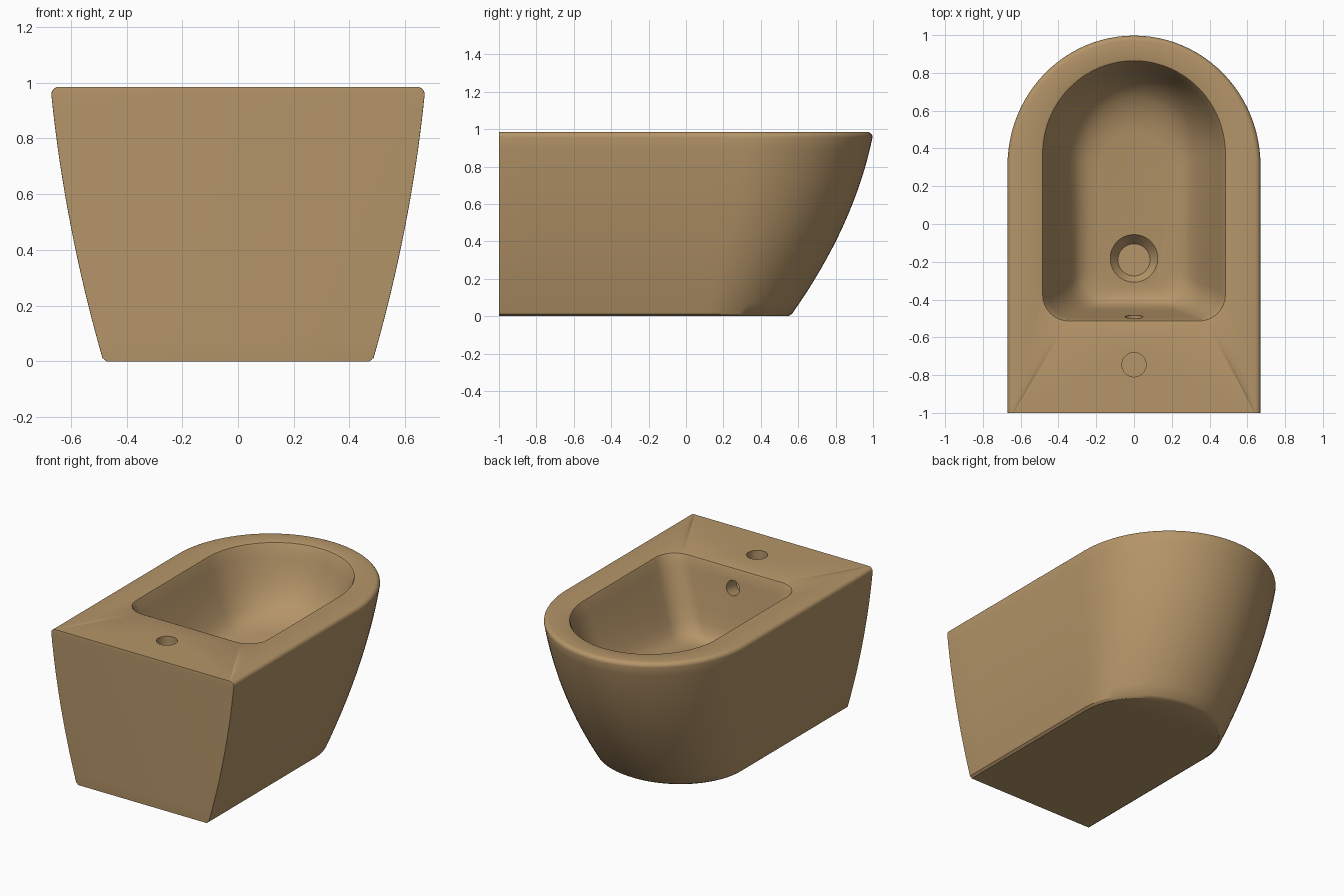
import bpy, bmesh, math
from mathutils import Matrix

cube = bpy.data.objects.get("Cube")
if cube:
    bpy.data.objects.remove(cube, do_unlink=True)

ceramic = bpy.data.materials.new("tan_ceramic")
ceramic.use_nodes = True
colour = (0.46, 0.30, 0.14, 1)
ceramic.diffuse_color = colour
ceramic.node_tree.nodes["Principled BSDF"].inputs["Base Color"].default_value = colour


def outline(w, back, front, yc, r, arc=48, corner=8, side=8):
    """Half-round plan outline with rounded back corners, anticlockwise."""
    right = []
    for i in range(corner + 1):
        a = -math.pi / 2 + math.pi / 2 * i / corner
        right.append((w - r + r * math.cos(a), back + r + r * math.sin(a)))
    for i in range(1, side):
        right.append((w, back + r + (yc - back - r) * i / side))
    for i in range(arc // 2):
        a = math.pi * i / arc
        right.append((w * math.cos(a), yc + (front - yc) * math.sin(a)))
    left = [(-x, y) for x, y in reversed(right)]
    return right + [(0, front)] + left


def interpolate(points, z):
    """Smooth quadratic through three (z, value) points."""
    total = 0
    for i, (zi, v) in enumerate(points):
        for j, (zj, _) in enumerate(points):
            if i != j:
                v *= (z - zj) / (zi - zj)
        total += v
    return total


def make_object(name, bm):
    mesh = bpy.data.meshes.new(name)
    bm.to_mesh(mesh)
    bm.free()
    mesh.materials.append(ceramic)
    obj = bpy.data.objects.new(name, mesh)
    bpy.context.collection.objects.link(obj)
    return obj


bm = bmesh.new()
rings = []


def add_ring(z, w, back, front, yc, r, slope=0):
    pts = outline(w, back, front, yc, r)
    rings.append([bm.verts.new((x, y, z + slope * (y + 0.2))) for x, y in pts])


# Outer shell: curved sides that flare upward, flat mounting face
TOP, FILLET, STEPS = 0.985, 0.028, 16
WIDTH = [(0, 0.483), (0.45, 0.593), (0.96, 0.67)]
NOSE = [(0, 0.558), (0.45, 0.825), (0.96, 0.998)]
CENTRE = [(0, 0.1), (0.45, 0.22), (0.96, 0.31)]


def shell_ring(z, inset=0, at=None):
    add_ring(z if at is None else at, interpolate(WIDTH, z) - inset, -1,
             interpolate(NOSE, z) - inset, interpolate(CENTRE, z), 0.002)


shell_ring(0, 0.012)
for i in range(STEPS + 1):
    shell_ring(0.012 + (TOP - FILLET - 0.012) * i / STEPS)
for i in range(1, 6):
    a = math.pi / 2 * i / 5
    shell_ring(TOP - FILLET, FILLET * (1 - math.cos(a)), TOP - FILLET + FILLET * math.sin(a))

# Basin: rim, sloping walls, wide blend into a gently sloping floor
for basin in [
    (TOP, 0.495, -0.525, 0.875, 0.37, 0.14, 0),
    (0.981, 0.484, -0.514, 0.864, 0.37, 0.14, 0),
    (0.968, 0.477, -0.508, 0.856, 0.37, 0.14, 0),
    (0.90, 0.455, -0.498, 0.835, 0.37, 0.14, 0),
    (0.80, 0.418, -0.481, 0.803, 0.36, 0.14, 0),
    (0.70, 0.380, -0.464, 0.765, 0.36, 0.14, 0.02),
    (0.61, 0.340, -0.447, 0.715, 0.35, 0.14, 0.05),
    (0.56, 0.310, -0.430, 0.670, 0.34, 0.14, 0.07),
    (0.53, 0.280, -0.408, 0.620, 0.33, 0.14, 0.08),
    (0.512, 0.240, -0.380, 0.560, 0.31, 0.14, 0.08),
    (0.505, 0.190, -0.345, 0.490, 0.28, 0.14, 0.08),
]:
    add_ring(*basin)

for low, high in zip(rings, rings[1:]):
    n = len(low)
    for i in range(n):
        j = (i + 1) % n
        bm.faces.new((low[i], low[j], high[j], high[i]))
bm.faces.new(list(reversed(rings[0])))
bm.faces.new(rings[-1])
bmesh.ops.recalc_face_normals(bm, faces=bm.faces)
body = make_object("bidet_body", bm)


def cut(name, r_bottom, r_top, depth, location, tilt=0):
    """Subtract a round tapered cutter from the body."""
    cutter_bm = bmesh.new()
    bmesh.ops.create_cone(cutter_bm, cap_ends=True, segments=40, radius1=r_bottom,
                          radius2=r_top, depth=depth,
                          matrix=Matrix.Translation(location) @ Matrix.Rotation(tilt, 4, 'X'))
    cutter = make_object(name, cutter_bm)
    cutter.hide_render = True
    mod = body.modifiers.new(name, 'BOOLEAN')
    mod.operation = 'DIFFERENCE'
    mod.solver = 'EXACT'
    mod.object = cutter
    bpy.ops.object.modifier_apply(modifier=mod.name)
    bpy.data.objects.remove(cutter, do_unlink=True)


bpy.ops.object.select_all(action='DESELECT')
body.select_set(True)
bpy.context.view_layer.objects.active = body

# Tap hole, overflow hole and drain recess
cut("tap_hole", 0.064, 0.064, 0.4, (0, -0.745, 0.95))
cut("overflow_hole", 0.048, 0.048, 0.2, (0, -0.50, 0.86), math.radians(-80))
cut("drain_recess", 0.085, 0.157, 0.09, (0, -0.19, 0.50))

bpy.ops.object.shade_smooth_by_angle(angle=math.radians(32))
